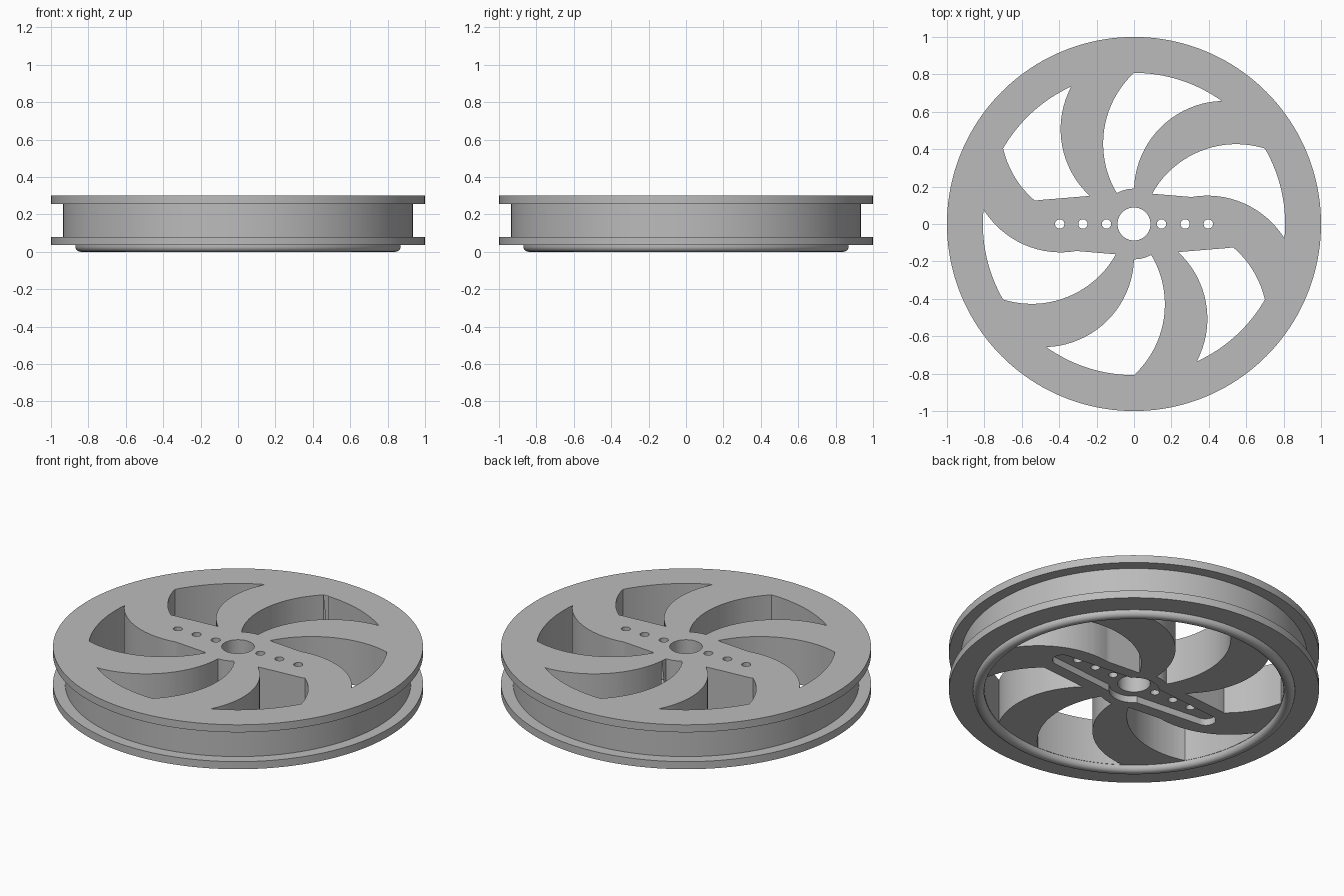
import bpy, bmesh
from math import cos, sin, pi, radians, atan2, hypot
from mathutils import Vector, Matrix

if "Cube" in bpy.data.objects:
    bpy.data.objects.remove(bpy.data.objects["Cube"])

SEGMENTS = 160
TOP, BASE = 0.30, 0.035
SPOKES = 6

grey = bpy.data.materials.new("light grey")
grey.use_nodes = True
grey.diffuse_color = (0.5, 0.5, 0.5, 1)
grey.node_tree.nodes["Principled BSDF"].inputs["Base Color"].default_value = (0.5, 0.5, 0.5, 1)


def make_object(name, bm):
    bmesh.ops.recalc_face_normals(bm, faces=bm.faces)
    mesh = bpy.data.meshes.new(name)
    bm.to_mesh(mesh)
    bm.free()
    mesh.materials.append(grey)
    obj = bpy.data.objects.new(name, mesh)
    bpy.context.collection.objects.link(obj)
    return obj


def lathe(name, profile):
    """Spin a closed (radius, z) loop around z."""
    bm = bmesh.new()
    rings = []
    for i in range(SEGMENTS):
        a = 2 * pi * i / SEGMENTS
        rings.append([bm.verts.new((r * cos(a), r * sin(a), z)) for r, z in profile])
    n = len(profile)
    for i in range(SEGMENTS):
        here, there = rings[i], rings[(i + 1) % SEGMENTS]
        for j in range(n):
            k = (j + 1) % n
            bm.faces.new((here[j], there[j], there[k], here[k]))
    return make_object(name, bm)


def prism(name, outlines, z0, z1):
    """Extrude flat outlines from z0 to z1."""
    bm = bmesh.new()
    for outline in outlines:
        low = [bm.verts.new((x, y, z0)) for x, y in outline]
        high = [bm.verts.new((x, y, z1)) for x, y in outline]
        bm.faces.new(low)
        bm.faces.new(high)
        for j in range(len(low)):
            k = (j + 1) % len(low)
            bm.faces.new((low[j], low[k], high[k], high[j]))
    obj = make_object(name, bm)
    obj.hide_render = True
    return obj


def cut(target, cutter):
    """Subtract the cutter and throw it away."""
    mod = target.modifiers.new("cut", "BOOLEAN")
    mod.operation, mod.solver, mod.object = "DIFFERENCE", "EXACT", cutter
    bpy.context.view_layer.objects.active = target
    bpy.ops.object.modifier_apply(modifier=mod.name)
    bpy.data.objects.remove(cutter)


def arc(cx, cy, r, start, end, steps):
    angles = [start + (end - start) * i / steps for i in range(steps + 1)]
    return [(cx + r * cos(a), cy + r * sin(a)) for a in angles]


def circle(cx, r, steps=48):
    return arc(cx, 0, r, 0, 2 * pi, steps)[:-1]


def arc_through(a, b, c, steps=20):
    """Arc from a to c by way of b."""
    (ax, ay), (bx, by), (cx, cy) = a, b, c
    d = 2 * (ax * (by - cy) + bx * (cy - ay) + cx * (ay - by))
    qa, qb, qc = ax * ax + ay * ay, bx * bx + by * by, cx * cx + cy * cy
    ox = (qa * (by - cy) + qb * (cy - ay) + qc * (ay - by)) / d
    oy = (qa * (cx - bx) + qb * (ax - cx) + qc * (bx - ax)) / d
    start, end = atan2(ay - oy, ax - ox), atan2(cy - oy, cx - ox)
    if end - start > pi:
        end -= 2 * pi
    elif end - start < -pi:
        end += 2 * pi
    return arc(ox, oy, hypot(ax - ox, ay - oy), start, end, steps)


def tapered_bar(reach, end_radius, middle):
    """Bar along x with round ends, widest in the middle."""
    half = arc(reach, 0, end_radius, radians(-86), radians(86), 16) + [(0, middle)]
    return half + [(-x, -y) for x, y in half]


# Wheel body: two flanges, belt groove, rounded lip below, centre bore
LIP_IN, LIP_OUT, ROUND = 0.81, 0.87, 0.028
BORE, GROOVE = 0.088, 0.935
lip = [(LIP_OUT, BASE)] + arc(LIP_OUT - ROUND, ROUND, ROUND, 0, -pi / 2, 8)
lip += arc(LIP_IN + ROUND, ROUND, ROUND, -pi / 2, -pi, 8) + [(LIP_IN, BASE)]
wheel = lathe("grooved_wheel", [
    (BORE, TOP), (1, TOP), (1, 0.255), (GROOVE, 0.255),
    (GROOVE, 0.08), (1, 0.08), (1, BASE)] + lip + [(BORE, BASE)])

# Swept openings between the curved spokes
HUB, RIM = 0.189, 0.808
left_side = arc_through((0, RIM), (-0.165, 0.42), (-0.092, 0.165))
hub_arc = arc(0, 0, HUB, radians(119), radians(90), 5)
right_side = arc_through((0, HUB), (0.143, 0.517), (0.469, 0.658))
rim_arc = arc(0, 0, RIM, radians(54.5), radians(90), 16)
opening = left_side[:-1] + hub_arc[:-1] + right_side[:-1] + rim_arc[:-1]
openings = []
for i in range(SPOKES):
    turn = Matrix.Rotation(2 * pi * i / SPOKES, 2)
    openings.append([tuple(turn @ Vector(p)) for p in opening])
spoke_cutter = prism("spoke_cutter", openings, -0.1, 0.4)

# The solid bar across the hub is kept out of the openings
cut(spoke_cutter, prism("hub_bar", [tapered_bar(0.5, 0.128, 0.17)], -0.2, 0.5))
cut(wheel, spoke_cutter)

# Recess under the hub for a two-armed lever
RECESS = 0.075
cut(wheel, prism("arm_recess", [tapered_bar(0.505, 0.055, 0.102)], -0.1, RECESS))
cut(wheel, prism("hub_recess", [circle(0, 0.135)], -0.12, RECESS))

# Row of screw holes on both sides of the bore
holes = [circle(side * x, 0.025, 24) for side in (-1, 1) for x in (0.147, 0.273, 0.397)]
cut(wheel, prism("screw_holes", holes, -0.1, 0.4))

# Smooth the round walls, keep the edges crisp
bpy.ops.object.select_all(action="DESELECT")
wheel.select_set(True)
bpy.context.view_layer.objects.active = wheel
bpy.ops.object.shade_smooth_by_angle(angle=radians(30))
